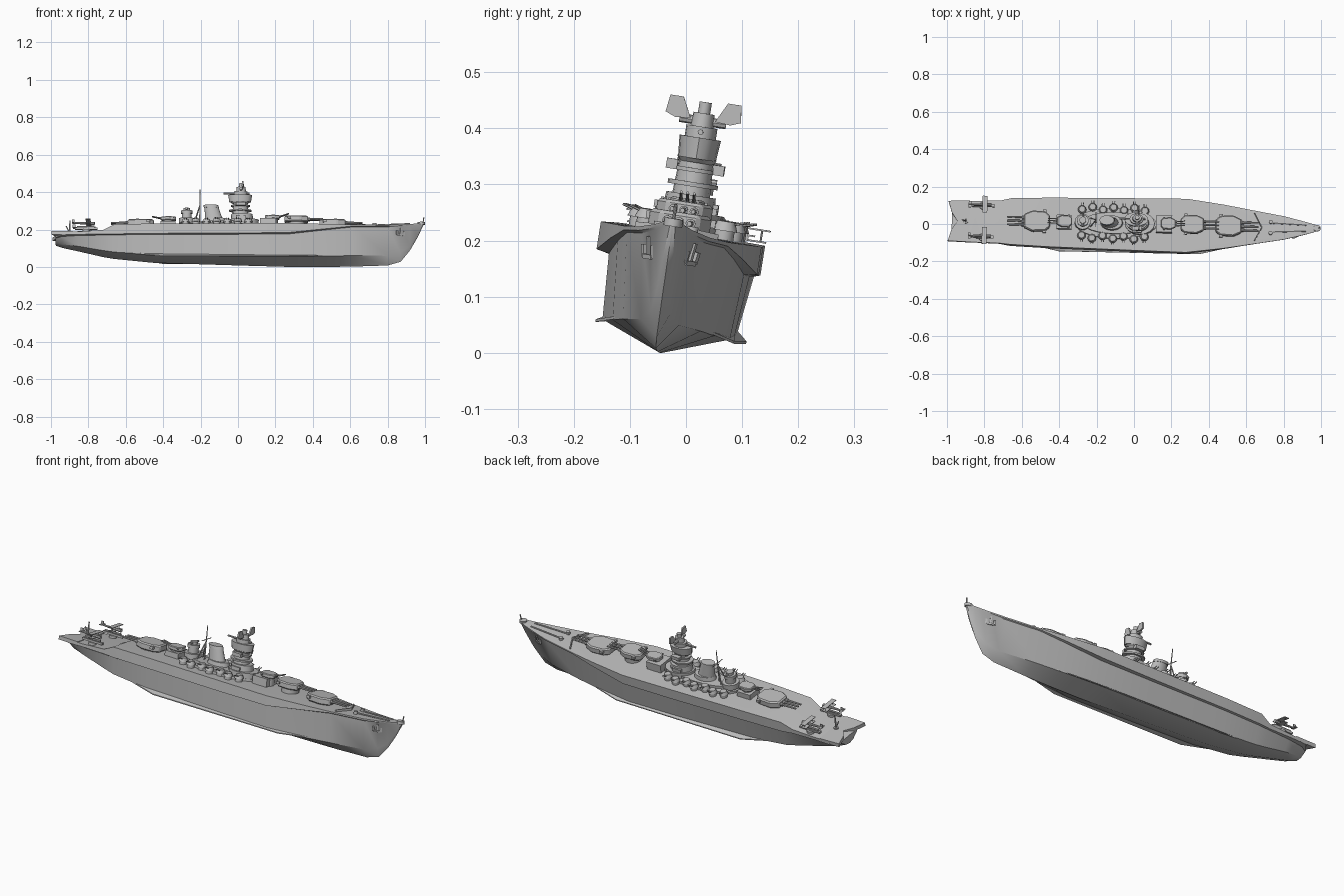
import bpy, bmesh
from math import radians, pi, cos, sin
from mathutils import Matrix, Vector

cube = bpy.data.objects.get("Cube")
if cube:
    bpy.data.objects.remove(cube)

grey = bpy.data.materials.new("naval grey")
grey.use_nodes = True
grey.diffuse_color = (0.5, 0.5, 0.5, 1)
grey.node_tree.nodes["Principled BSDF"].inputs["Base Color"].default_value = grey.diffuse_color

# The whole ship heels to one side and is slightly turned
HEEL = Matrix.Translation((0, -0.035, 0)) @ Matrix.Rotation(-0.025, 4, 'Z') @ Matrix.Rotation(radians(-9), 4, 'X')


def finish(name, bm, smooth=True):
    bmesh.ops.recalc_face_normals(bm, faces=bm.faces)
    mesh = bpy.data.meshes.new(name)
    bm.to_mesh(mesh)
    bm.free()
    mesh.materials.append(grey)
    obj = bpy.data.objects.new(name, mesh)
    bpy.context.collection.objects.link(obj)
    obj.matrix_world = HEEL
    if smooth:
        bpy.ops.object.select_all(action='DESELECT')
        obj.select_set(True)
        bpy.context.view_layer.objects.active = obj
        bpy.ops.object.shade_smooth_by_angle(angle=radians(35))
    return obj


def box(name, center, size, turn=None):
    bm = bmesh.new()
    place = Matrix.Translation(center) @ (turn or Matrix()) @ Matrix.Diagonal((*size, 1))
    bmesh.ops.create_cube(bm, size=1, matrix=place)
    return finish(name, bm, False)


def drum(name, x, y, low, high, rx, ry=None, top=1, sides=16, lean=0):
    """Upright elliptical drum, optionally tapered and leaning along x."""
    ry = ry or rx
    bm = bmesh.new()
    rings = []
    for z, s, dx in ((low, 1, 0), (high, top, lean)):
        rings.append([bm.verts.new((x + dx + rx * s * cos(2 * pi * i / sides),
                                    y + ry * s * sin(2 * pi * i / sides), z)) for i in range(sides)])
    for i in range(sides):
        j = (i + 1) % sides
        bm.faces.new((rings[0][i], rings[0][j], rings[1][j], rings[1][i]))
    bm.faces.new(rings[0])
    bm.faces.new(rings[1])
    return finish(name, bm)


def rod(name, start, end, radius, tip=None, sides=8):
    a, b = Vector(start), Vector(end)
    bm = bmesh.new()
    place = Matrix.Translation((a + b) / 2) @ (b - a).to_track_quat('Z', 'Y').to_matrix().to_4x4()
    bmesh.ops.create_cone(bm, cap_ends=True, segments=sides, radius1=radius,
                          radius2=tip or radius, depth=(b - a).length, matrix=place)
    return finish(name, bm)


def slab(name, outline, offset, thickness, bevel=0):
    """Outline of 3D points extruded along one direction."""
    bm = bmesh.new()
    face = bm.faces.new([bm.verts.new(Vector(p) + Vector(offset)) for p in outline])
    grown = bmesh.ops.extrude_face_region(bm, geom=[face])['geom']
    bmesh.ops.translate(bm, vec=thickness, verts=[v for v in grown if isinstance(v, bmesh.types.BMVert)])
    if bevel:
        bmesh.ops.bevel(bm, geom=bm.edges[:], offset=bevel, segments=1, affect='EDGES')
    return finish(name, bm, False)


# Hull: x, keel height, bilge width and height, side width and height, deck width and height
STATIONS = [
    (-.975, .115, .03, .122, .06, .145, .065, .156),
    (-.94, .103, .05, .115, .08, .152, .11, .172),
    (-.85, .083, .07, .1, .095, .155, .112, .174),
    (-.72, .053, .088, .075, .108, .155, .115, .182),
    (-.66, .043, .097, .065, .115, .155, .125, .211),
    (-.45, .022, .108, .05, .122, .157, .133, .214),
    (0, .008, .115, .045, .125, .157, .141, .214),
    (.28, 0, .115, .042, .122, .16, .145, .214),
    (.48, 0, .092, .045, .105, .185, .118, .214),
    (.62, .002, .07, .05, .088, .203, .094, .214),
    (.8, .008, .034, .055, .058, .207, .063, .218),
    (.87, .028, .018, .075, .042, .212, .046, .223),
    (.92, .09, .012, .11, .03, .218, .033, .227),
    (.96, .16, .009, .17, .02, .224, .022, .232),
    (.99, .225, .005, .228, .01, .234, .011, .24),
]
bm = bmesh.new()
loops = []
for x, keel, bw, bz, uw, uz, dw, dz in STATIONS:
    half = [(bw, bz), (uw, uz), (dw, uz + .004), (dw, dz)]
    ring = [(0, keel)] + half + [(0, dz + .003)] + [(-w, z) for w, z in reversed(half)]
    loops.append([bm.verts.new((x, w, z)) for w, z in ring])
for a, b in zip(loops, loops[1:]):
    for i in range(len(a)):
        j = (i + 1) % len(a)
        bm.faces.new((a[i], a[j], b[j], b[i]))
bm.faces.new(loops[0])
bm.faces.new(loops[-1])
finish("hull", bm)

# Notched stern deck
slab("stern_deck", [(-.88, -.112, 0), (-.88, .112, 0), (-.995, .108, 0), (-.975, .045, 0),
                    (-.945, 0, 0), (-.975, -.045, 0), (-.995, -.108, 0)], (0, 0, .158), (0, 0, .019))

# Deckhouse under the towers
drum("deckhouse_lower", -.1, 0, .212, .228, .22, .082, sides=24)
drum("deckhouse_upper", -.1, 0, .226, .242, .18, .058, sides=24)


def turret(name, x, z, size, way, raise_barrels=0):
    """Triple gun turret facing along +x or -x."""
    drum(name + "_barbette", x, 0, .205, z + .004, .048 * size, sides=20)
    plan = [(-.075, .03), (-.05, .052), (.02, .056), (.065, .035)]
    outline = [(x + way * size * px, size * py, 0) for px, py in plan]
    outline += [(px, -py, 0) for px, py, _ in reversed(outline)]
    slab(name + "_house", outline, (0, 0, z), (0, 0, .036 * size), .006 * size)
    box(name + "_rangefinder", (x - way * .045 * size, 0, z + .024 * size), (.018 * size, .125 * size, .014 * size))
    for y in (-.021, 0, .021):
        start = Vector((x + way * .05 * size, y * size, z + .019 * size))
        end = start + Vector((way * .105 * size, 0, raise_barrels))
        rod(name + "_barrel", start, end, .0062 * size, .0045 * size)
        rod(name + "_sleeve", start, start.lerp(end, .25), .009 * size)


turret("bow_turret", .51, .217, 1, 1)
turret("raised_turret", .315, .24, .9, 1)
turret("secondary_turret", .185, .258, .56, 1, .02)
turret("stern_turret", -.525, .217, 1, -1)
turret("rear_secondary_turret", -.375, .25, .56, -1, .012)
box("forward_house", (.16, 0, .235), (.085, .09, .046))
box("rear_house", (-.375, 0, .228), (.08, .075, .03))

# Bridge tower: low, high, x centre, x radius, y radius, taper
TIERS = [(.22, .255, .03, .08, .06, 1), (.255, .285, .02, .06, .047, .95), (.285, .345, .012, .042, .034, .9),
         (.3, .308, .012, .06, .045, 1), (.326, .333, .012, .052, .04, 1),
         (.35, .388, .01, .058, .034, 1.1), (.343, .352, .01, .044, .03, 1.2), (.388, .408, .012, .036, .028, 1),
         (.406, .432, .015, .026, .021, .9), (.43, .452, .015, .012, .011, 1)]
for low, high, x, rx, ry, top in TIERS:
    drum("bridge_tier", x, 0, low, high, rx, ry, top)
rod("bridge_rangefinder", (.015, -.042, .418), (.015, .042, .418), .008)
rod("bridge_spar", (-.08, 0, .398), (.06, 0, .398), .005)
for side in (1, -1):
    slab("radar_screen", [(.02, side * .022, .42), (.02, side * .05, .418), (.02, side * .068, .425),
                          (.02, side * .064, .456), (.02, side * .04, .456)], (0, 0, 0), (.008, 0, 0))
    for z in (.265, .335):
        box("bridge_sponson", (.015, side * .042, z), (.05, .02, .018))

# Funnel leaning aft with a raised cap
drum("funnel", -.125, 0, .235, .322, .05, .032, .75, 20, -.018)
drum("funnel_cap", -.143, 0, .32, .334, .041, .027, .95, 20, -.004)
drum("funnel_base", -.12, 0, .235, .262, .062, .042, .9, 20)

# Tripod mast behind the funnel
rod("mast", (-.205, 0, .22), (-.205, 0, .418), .004, .002)
for y in (-.025, .025):
    rod("mast_leg", (-.235, y, .235), (-.205, 0, .335), .003)
rod("mast_yard", (-.205, -.04, .345), (-.205, .04, .345), .002)

# Rear control tower
for low, high, r in ((.235, .262, .042), (.262, .29, .026), (.288, .304, .031), (.304, .318, .018)):
    drum("rear_tower_tier", -.275, 0, low, high, r)
rod("rear_tower_rangefinder", (-.275, -.035, .311), (-.275, .035, .311), .006)

# Anti-aircraft mounts in staggered rows on both sides
for side in (1, -1):
    for i in range(7):
        x = -.28 + i * .056
        y = side * (.084 if i % 2 else .07)
        drum("gun_tub", x, y, .21, .231, .018)
        drum("gun_dome", x, y, .231, .248, .023, top=.72, sides=12)
        for gap in (-.006, .006):
            rod("gun_barrel", (x + gap, y, .24), (x + gap, y + side * .034, .25), .0022, sides=6)

# Bilge keels, anchors and chains
for side in (1, -1):
    slab("bilge_keel", [(-.55, side * .1, .056), (.55, side * .078, .05), (.35, side * .125, .036),
                        (-.4, side * .128, .036)], (0, 0, 0), (0, 0, .005))
    lean = Matrix.Rotation(side * .48, 4, 'Z').inverted() @ Matrix.Rotation(-side * .15, 4, 'X')
    box("anchor_shank", (.87, side * .038, .185), (.008, .009, .038), lean)
    box("anchor_crown", (.87, side * .036, .168), (.034, .011, .008), lean)
    for dx in (-.018, .018):
        box("anchor_fluke", (.87 + dx, side * (.036 - dx * .5), .178), (.01, .011, .022), lean)
    rod("anchor_chain", (.72, side * .025, .222), (.92, side * .016, .231), .004, sides=6)
    drum("capstan", .73, side * .03, .214, .232, .01)
    slab("breakwater", [(.68, 0, .214), (.64, side * .075, .214), (.64, side * .075, .225), (.68, 0, .23)],
         (0, 0, 0), (.006, 0, 0))

# Seaplanes on catapults at the stern
for side in (1, -1):
    y = side * .085
    z = .222
    drum("catapult_base", -.81, y, .172, .19, .02)
    box("catapult_beam", (-.81, y, .194), (.12, .016, .01))
    rod("plane_body", (-.885, y, z + .002), (-.765, y, z), .004, .009)
    for height, span in ((-.004, .08), (.017, .09)):
        box("plane_wing", (-.8, y, z + height), (.026, span, .003))
    for dy in (-.03, .03):
        rod("plane_strut", (-.8, y + dy, z - .004), (-.8, y + dy, z + .017), .0018, sides=6)
    rod("plane_float", (-.86, y, z - .02), (-.765, y, z - .018), .005, .006)
    rod("float_strut", (-.8, y, z - .02), (-.8, y, z), .003, sides=6)
    box("plane_tailplane", (-.88, y, z + .004), (.014, .034, .003))
    box("plane_fin", (-.88, y, z + .012), (.014, .003, .018))

# Stern crane, flagstaffs and bow cap
rod("crane_post", (-.9, 0, .174), (-.9, 0, .25), .005, .003)
rod("crane_arm", (-.9, 0, .182), (-.92, 0, .222), .003)
drum("crane_base", -.9, 0, .172, .184, .012)
drum("bow_cap", .978, 0, .228, .242, .02, .017)
rod("bow_flagstaff", (.988, 0, .236), (.993, 0, .268), .003)
